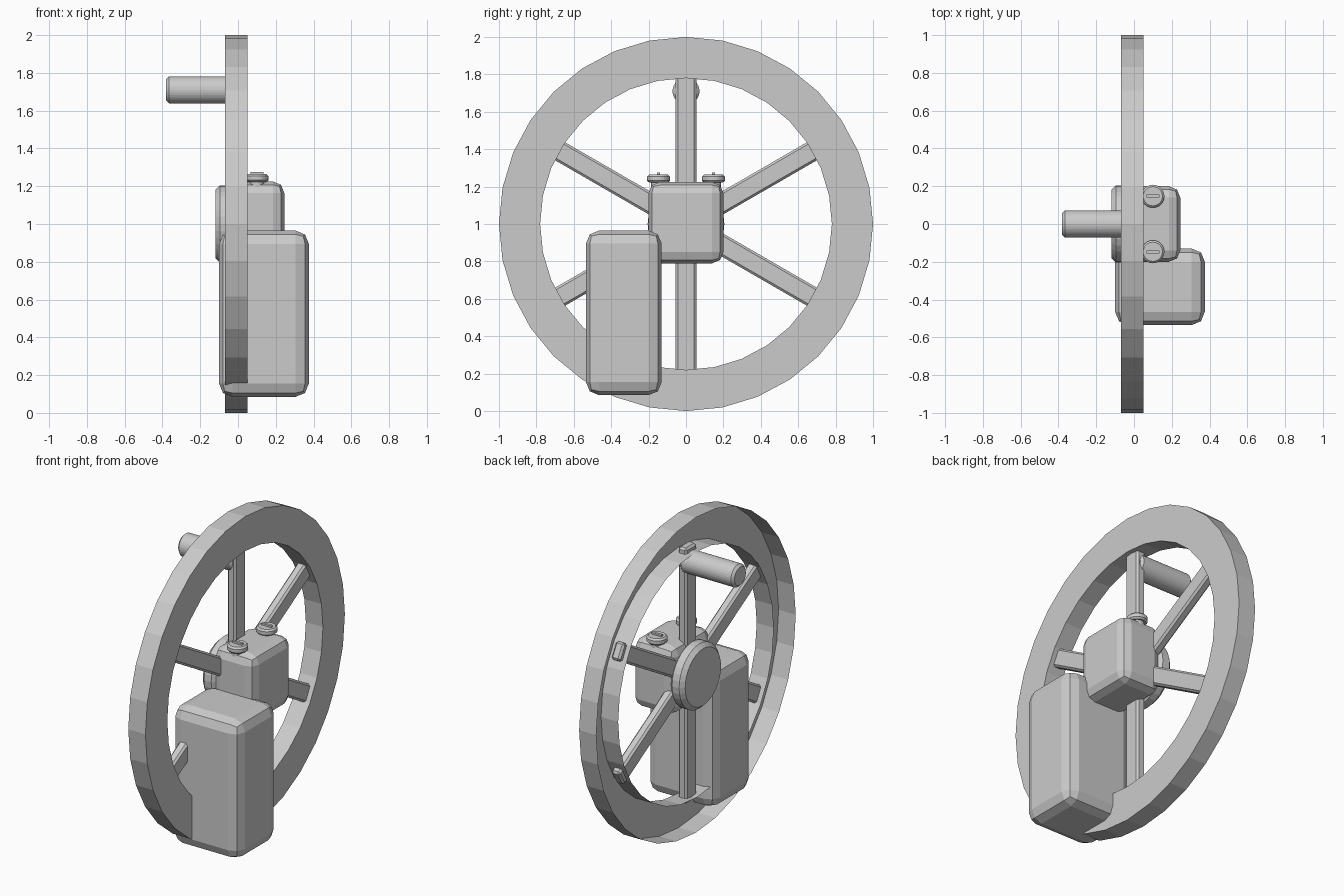
import bpy, bmesh
from math import pi, cos, sin, radians
from mathutils import Matrix

if "Cube" in bpy.data.objects:
    bpy.data.objects.remove(bpy.data.objects["Cube"])


def finish(name, bm, bevel=0, segments=1):
    bmesh.ops.recalc_face_normals(bm, faces=bm.faces)
    me = bpy.data.meshes.new(name)
    bm.to_mesh(me)
    bm.free()
    ob = bpy.data.objects.new(name, me)
    bpy.context.collection.objects.link(ob)
    if bevel:
        m = ob.modifiers.new("bevel", 'BEVEL')
        m.width, m.segments = bevel, segments
        m.limit_method, m.angle_limit = 'ANGLE', radians(40)
    return ob


def box(name, lo, hi, bevel=0, segments=1, turn=Matrix()):
    bm = bmesh.new()
    size = [b - a for a, b in zip(lo, hi)]
    mid = [(a + b) / 2 for a, b in zip(lo, hi)]
    bmesh.ops.create_cube(bm, size=1, matrix=turn @ Matrix.Translation(mid) @ Matrix.Diagonal((*size, 1)))
    return finish(name, bm, bevel, segments)


def cylinder(name, centre, radius, depth, axis='Z', bevel=0, sides=32):
    bm = bmesh.new()
    rot = Matrix.Rotation(pi / 2, 4, 'Y') if axis == 'X' else Matrix()
    bmesh.ops.create_cone(bm, cap_ends=True, segments=sides, radius1=radius, radius2=radius,
                          depth=depth, matrix=Matrix.Translation(centre) @ rot)
    return finish(name, bm, bevel)


# wheel rim: thin channel, open toward -x
N = 32
bm = bmesh.new()
profile = [(-0.07, 1.0), (0.05, 1.0), (0.05, 0.78), (-0.07, 0.78)]
rings = [[bm.verts.new((x, r * cos(2 * pi * i / N), 1 + r * sin(2 * pi * i / N))) for i in range(N)]
         for x, r in profile]
for a, b in zip(rings, rings[1:]):
    for i in range(N):
        j = (i + 1) % N
        bm.faces.new((a[i], a[j], b[j], b[i]))
finish("wheel_rim", bm)

# three bars form the six spokes, ends poking into the channel
for k in range(3):
    turn = Matrix.Translation((0, 0, 1)) @ Matrix.Rotation(k * pi / 3, 4, 'X')
    box(f"spoke_bar_{k + 1}", (-0.04, -0.055, -0.81), (0.02, 0.055, 0.81), 0.012, 1, turn)

# hub cap and crank handle
cylinder("hub_cap", (-0.07, 0, 1), 0.205, 0.10, 'X', 0.025)
cylinder("crank_handle", (-0.19, 0, 1.71), 0.072, 0.38, 'X', 0.015)

# gearbox and motor housings
box("gearbox", (-0.045, -0.2, 0.79), (0.245, 0.2, 1.225), 0.06, 2)
box("motor_housing", (-0.1, -0.535, 0.085), (0.375, -0.13, 0.965), 0.07, 2)

# filler caps on top of the gearbox
for side, y in (("left", -0.147), ("right", 0.147)):
    cylinder(f"cap_stem_{side}", (0.1, y, 1.19), 0.04, 0.08, sides=24)
    cylinder(f"filler_cap_{side}", (0.1, y, 1.243), 0.061, 0.042, bevel=0.01, sides=24)
    box(f"cap_grip_{side}", (0.065, y - 0.008, 1.25), (0.135, y + 0.008, 1.275))
